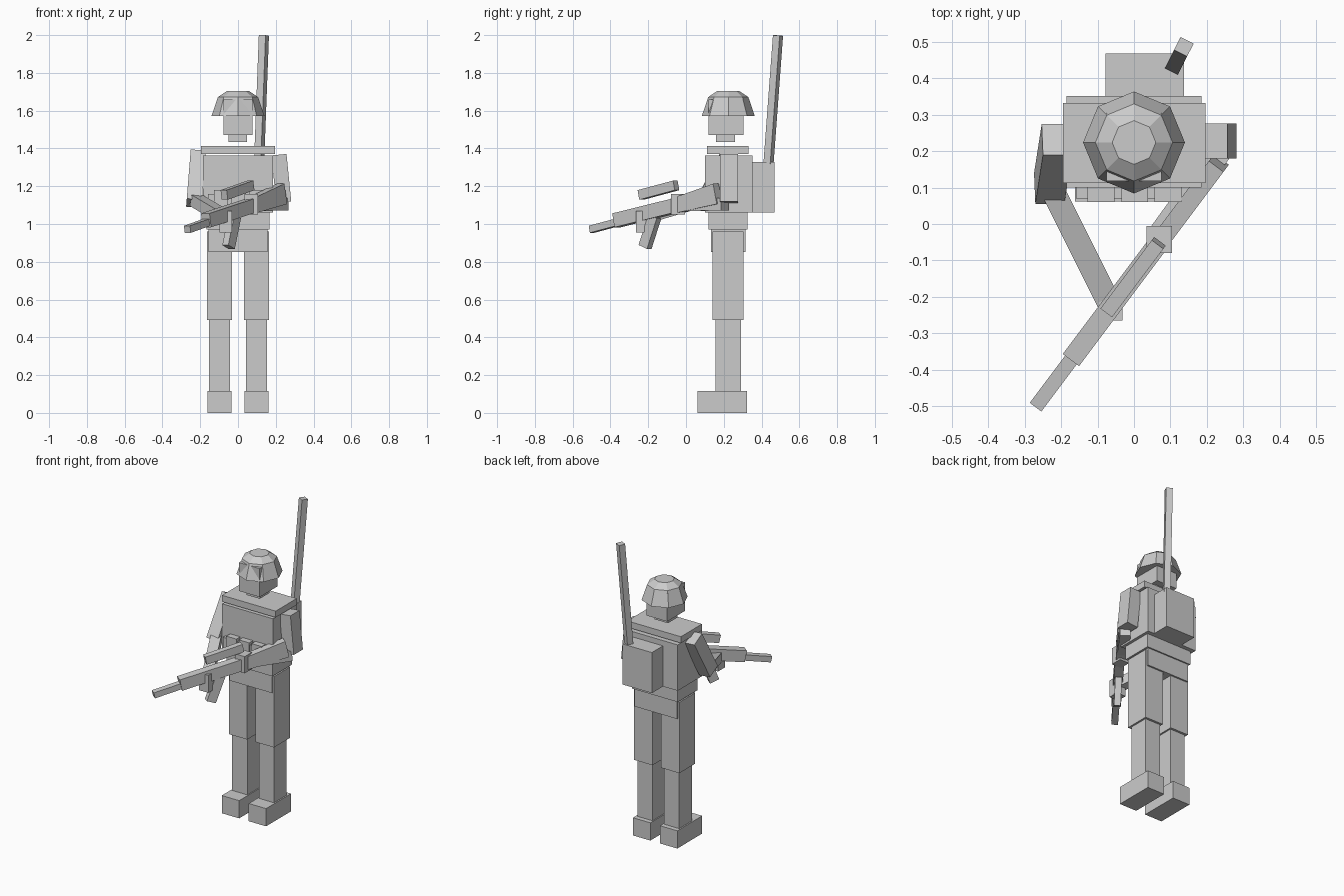
import bpy, bmesh, math
from mathutils import Vector, Matrix

if "Cube" in bpy.data.objects:
    bpy.data.objects.remove(bpy.data.objects["Cube"])

grey = bpy.data.materials.new("plain_grey")
grey.diffuse_color = (0.6, 0.6, 0.6, 1)
grey.use_nodes = True
grey.node_tree.nodes["Principled BSDF"].inputs["Base Color"].default_value = grey.diffuse_color


def finish(name, bm):
    bmesh.ops.recalc_face_normals(bm, faces=bm.faces)
    me = bpy.data.meshes.new(name)
    bm.to_mesh(me)
    bm.free()
    me.materials.append(grey)
    ob = bpy.data.objects.new(name, me)
    bpy.context.collection.objects.link(ob)
    return ob


def box(name, x, y, z):
    """Upright box from (min, max) ranges."""
    bm = bmesh.new()
    bmesh.ops.create_cube(bm, size=1)
    for v in bm.verts:
        v.co = [lo + (c + 0.5) * (hi - lo) for c, (lo, hi) in zip(v.co, (x, y, z))]
    return finish(name, bm)


def beam(name, a, b, width, height, up=(0, 0, 1), end_height=None):
    """Box along a-b; height is measured along up, width across it."""
    a, b = Vector(a), Vector(b)
    d = (b - a).normalized()
    side = Vector(up).cross(d).normalized()
    top = d.cross(side)
    bm = bmesh.new()
    bmesh.ops.create_cube(bm, size=1)
    for v in bm.verts:
        at_end = v.co.z > 0
        h = end_height if at_end and end_height else height
        v.co = (b if at_end else a) + side * v.co.x * width + top * v.co.y * h
    return finish(name, bm)


# Legs
for tag, s in (("left", 1), ("right", -1)):
    def span(lo, hi):
        return tuple(sorted((s * lo, s * hi)))
    box(tag + "_boot", span(0.035, 0.162), (0.062, 0.322), (0, 0.117))
    box(tag + "_shin", span(0.042, 0.153), (0.157, 0.29), (0.1, 0.495))
    box(tag + "_thigh", span(0.031, 0.165), (0.14, 0.305), (0.492, 0.96))

# Trunk
box("pelvis", (-0.155, 0.155), (0.132, 0.316), (0.852, 0.975))
box("waist", (-0.167, 0.167), (0.12, 0.325), (0.97, 1.07))
box("torso", (-0.186, 0.186), (0.1, 0.352), (1.06, 1.363))
box("shoulder_plate", (-0.195, 0.197), (0.112, 0.332), (1.37, 1.412))
box("ammo_band", (-0.16, 0.155), (0.07, 0.11), (1.08, 1.16))
for i, cx in enumerate((-0.091, 0.002, 0.094)):
    box("pouch_%d" % (i + 1), (cx - 0.037, cx + 0.037), (0.06, 0.11), (1.07, 1.18))

# Radio pack and aerial
box("radio_pack", (-0.078, 0.137), (0.34, 0.468), (1.06, 1.328))
beam("aerial", (0.111, 0.436, 1.31), (0.137, 0.487, 1.998), 0.04, 0.04, (0.45, 0.89, 0))

# Head, neck and faceted helmet
box("neck", (-0.05, 0.047), (0.16, 0.26), (1.435, 1.48))
box("head", (-0.076, 0.076), (0.118, 0.305), (1.47, 1.658))
bm = bmesh.new()
rings = []
for r, z in ((0.14, 1.573), (0.106, 1.672), (0.06, 1.703)):
    rings.append([bm.verts.new((r * math.cos(k * math.pi / 4),
                                0.224 + r * math.sin(k * math.pi / 4), z)) for k in range(8)])
for lo, hi in zip(rings, rings[1:]):
    for k in range(8):
        bm.faces.new((lo[k], lo[(k + 1) % 8], hi[(k + 1) % 8], hi[k]))
bm.faces.new(rings[-1])
bm.faces.new(rings[0][::-1])
finish("helmet", bm)

# Arms and hands
FRONT = (0, -1, 0)
beam("left_upper_arm", (0.217, 0.228, 1.367), (0.242, 0.228, 1.115), 0.08, 0.095, FRONT)
beam("left_forearm", (0.24, 0.205, 1.105), (0.07, -0.03, 1.10), 0.065, 0.065)
box("left_hand", (0.035, 0.105), (-0.08, -0.005), (1.05, 1.16))
beam("right_upper_arm", (-0.212, 0.232, 1.37), (-0.233, 0.0975, 1.11), 0.08, 0.095, FRONT)
beam("right_forearm", (-0.222, 0.09, 1.125), (-0.07, -0.215, 1.035), 0.065, 0.062)
box("right_hand", (-0.098, -0.031), (-0.265, -0.195), (0.955, 1.07))


# Rifle, placed by distance back from the muzzle along its level direction
def gun(s, lift=0.0):
    return (-0.268 + 0.600 * s, -0.5 + 0.800 * s, 0.972 + 0.215 * s + lift)


beam("rifle_barrel", gun(0), gun(0.2), 0.04, 0.038)
beam("rifle_body", gun(0.165, 0.012), gun(0.57, 0.005), 0.056, 0.075)
beam("rifle_stock", gun(0.55, 0.004), gun(0.835, 0.008), 0.05, 0.08, end_height=0.11)
beam("rifle_sight", gun(0.325, 0.112), gun(0.56, 0.112), 0.04, 0.052)
beam("rifle_magazine", (-0.017, -0.165, 1.04), (-0.05, -0.217, 0.878), 0.04, 0.06, (0.6, 0.8, 0))
